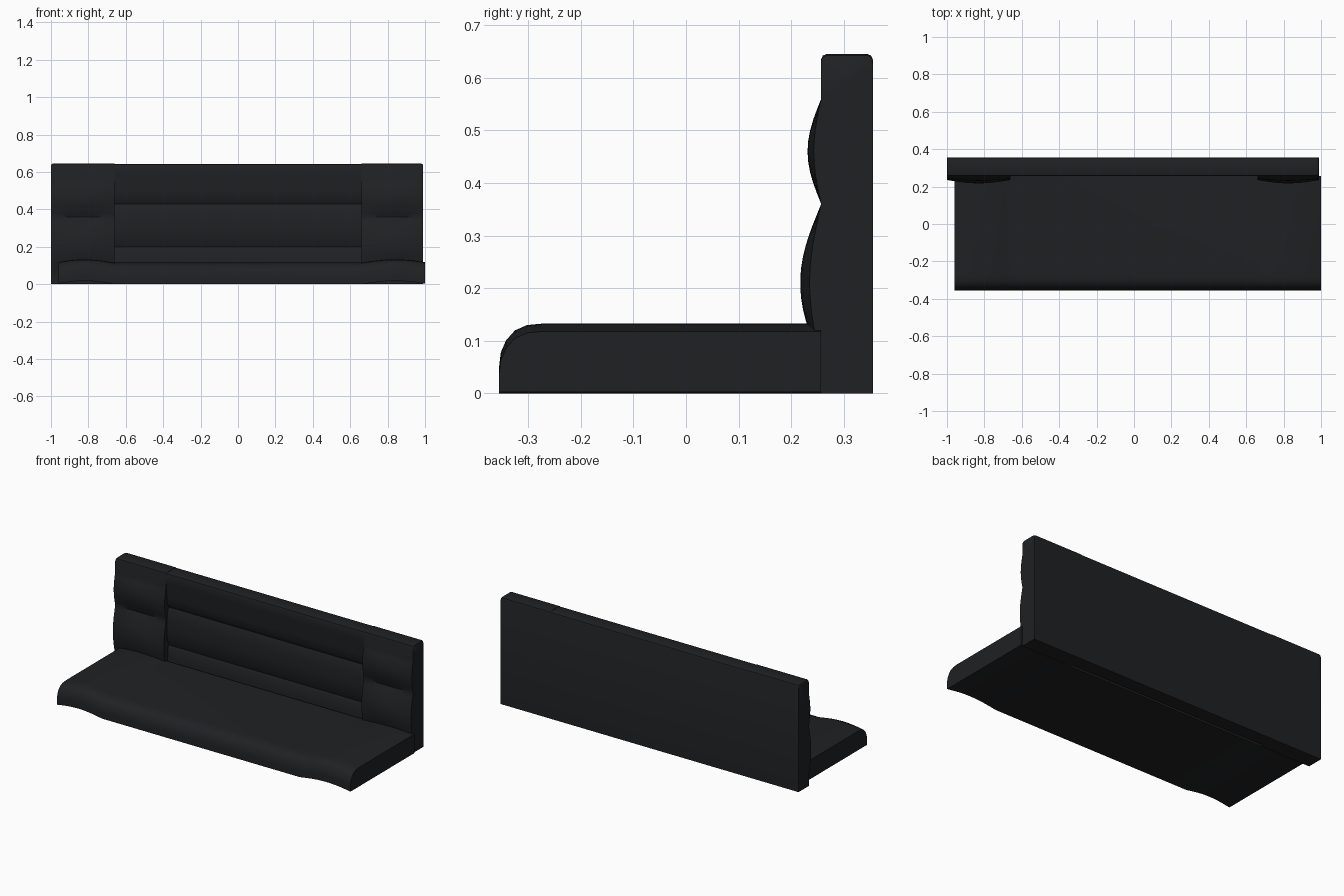
import bpy, bmesh, math

if "Cube" in bpy.data.objects:
    bpy.data.objects.remove(bpy.data.objects["Cube"])

mat = bpy.data.materials.new("black_upholstery")
mat.diffuse_color = (0.014, 0.015, 0.017, 1)
mat.use_nodes = True
mat.node_tree.nodes["Principled BSDF"].inputs["Base Color"].default_value = mat.diffuse_color


def loft(name, stations, section):
    """Skin the (y, z) outlines returned by section(x) along x."""
    bm = bmesh.new()
    rings = [[bm.verts.new((x, y, z)) for y, z in section(x)] for x in stations]
    for a, b in zip(rings, rings[1:]):
        n = len(a)
        for i in range(n):
            j = (i + 1) % n
            bm.faces.new((a[i], a[j], b[j], b[i]))
    bm.faces.new(rings[0])
    bm.faces.new(rings[-1])
    bmesh.ops.recalc_face_normals(bm, faces=bm.faces)
    mesh = bpy.data.meshes.new(name)
    bm.to_mesh(mesh)
    bm.free()
    obj = bpy.data.objects.new(name, mesh)
    bpy.context.collection.objects.link(obj)
    mesh.materials.append(mat)
    bpy.ops.object.select_all(action='DESELECT')
    obj.select_set(True)
    bpy.context.view_layer.objects.active = obj
    bpy.ops.object.shade_smooth_by_angle(angle=math.radians(35))
    return obj


def span(a, b, n):
    return [a + (b - a) * i / n for i in range(n + 1)]


def hump(v, a, b):
    return math.sin(math.pi * (v - a) / (b - a)) if a < v < b else 0.0


INNER = 0.66          # where the end places meet the middle
FRONT, BACK, TOP = 0.257, 0.355, 0.645


# Seat cushion: rounded front edge, gently arched end places
def seat_section(x):
    lift = 0.018 * (hump(x, -0.98, -INNER) + hump(x, INNER, 1.02))
    outline = [(FRONT, 0), (-0.355, 0), (-0.355, 0.035), (-0.352, 0.06),
               (-0.342, 0.083), (-0.325, 0.102), (-0.302, 0.112),
               (-0.27, 0.115), (FRONT, 0.115)]
    return [(y, z + lift) for y, z in outline]


loft("seat_cushion",
     span(-0.96, -INNER, 12) + span(INNER, 1.0, 12), seat_section)


# Rear and rounded top edge shared by all backrest parts
def back_shell(front, top):
    return [(BACK, 0), (BACK, top - 0.01), (BACK - 0.003, top - 0.003),
            (BACK - 0.01, top), (FRONT + 0.01, top),
            (FRONT + 0.003, top - 0.003), (FRONT, top - 0.01)] + front


# End backrests: lumbar and shoulder pillows
def end_back(name, x0, x1, outer):
    lo, hi = min(x0, x1), max(x0, x1)

    def section(x):
        crown = 0.55 + 0.45 * hump(x, lo, hi)
        front = [(FRONT - crown * (0.04 * hump(z, 0.06, 0.36)
                                   + 0.026 * hump(z, 0.36, 0.56)), z)
                 for z in span(0.56, 0.36, 10) + span(0.34, 0.06, 14) + [0]]
        edge = abs(x - outer)
        drop = 0.01 if edge < 0.001 else 0.003 if edge < 0.004 else 0
        return back_shell(front, TOP - drop)

    xs = span(x0, x1, 12)
    xs.insert(1, x0 + (0.003 if x1 > x0 else -0.003))
    xs.insert(2, x0 + (0.01 if x1 > x0 else -0.01))
    loft(name, xs, section)


end_back("left_backrest", -1.0, -INNER, -1.0)
end_back("right_backrest", 0.99, INNER, 0.99)


# Middle backrest: shallow recessed panels with two horizontal creases
def middle_section(x):
    return back_shell([(FRONT, 0.59), (0.262, 0.55), (0.264, 0.50),
                       (0.268, 0.455), (0.282, 0.43), (0.273, 0.41),
                       (0.266, 0.36), (0.264, 0.30), (0.268, 0.24),
                       (0.284, 0.20), (0.275, 0.185), (0.272, 0.115),
                       (0.272, 0)], TOP - 0.002)


loft("middle_backrest", [-INNER, INNER], middle_section)
